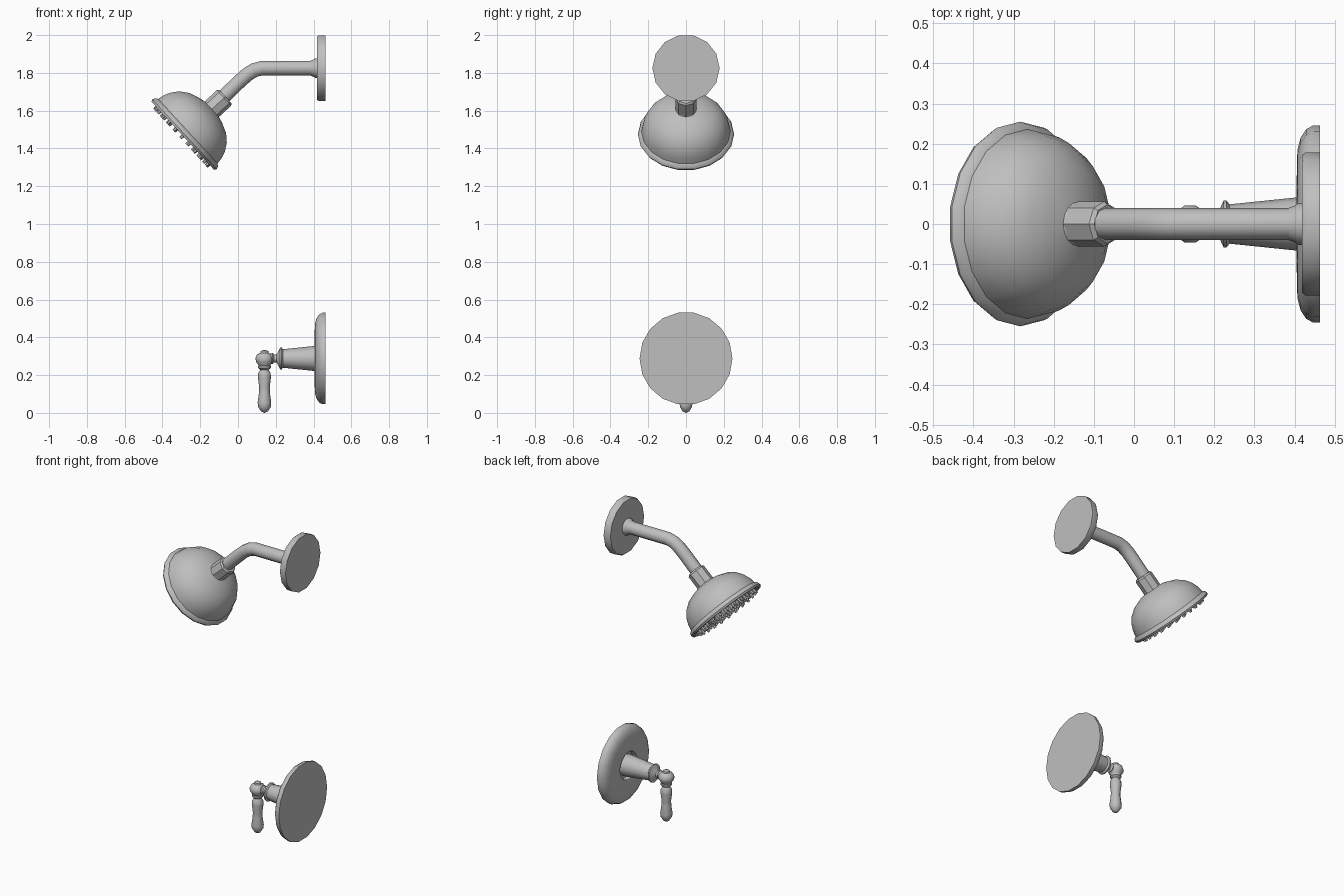
import bpy, bmesh, math
from mathutils import Vector, Matrix

cube = bpy.data.objects.get("Cube")
if cube:
    bpy.data.objects.remove(cube, do_unlink=True)

metal = bpy.data.materials.new("brushed_grey_metal")
metal.use_nodes = True
GREY = (0.52, 0.52, 0.52, 1)
metal.diffuse_color = GREY
metal.node_tree.nodes["Principled BSDF"].inputs["Base Color"].default_value = GREY


def finish(obj, angle=40):
    """Give the part its material and smooth shading with sharp edges."""
    obj.data.materials.clear()
    obj.data.materials.append(metal)
    bpy.ops.object.select_all(action='DESELECT')
    obj.select_set(True)
    bpy.context.view_layer.objects.active = obj
    bpy.ops.object.shade_smooth_by_angle(angle=math.radians(angle))
    return obj


def add_mesh(name, bm, matrix=None, angle=40):
    mesh = bpy.data.meshes.new(name)
    if matrix:
        bm.transform(matrix)
    bm.to_mesh(mesh)
    bm.free()
    obj = bpy.data.objects.new(name, mesh)
    bpy.context.collection.objects.link(obj)
    return finish(obj, angle)


def aim(origin, axis):
    """Frame whose z runs along the axis."""
    turn = Vector(axis).to_track_quat('Z', 'Y').to_matrix().to_4x4()
    return Matrix.Translation(origin) @ turn


def lathe(name, profile, sides, frame, angle=40):
    """Turn (radius, distance) points around the z axis of the frame."""
    bm = bmesh.new()
    rings = []
    for r, d in profile:
        rings.append([bm.verts.new((r * math.cos(a), r * math.sin(a), d))
                      for a in (math.tau * i / sides for i in range(sides))])
    for low, high in zip(rings, rings[1:]):
        for i in range(sides):
            j = (i + 1) % sides
            bm.faces.new((low[i], low[j], high[j], high[i]))
    bmesh.ops.remove_doubles(bm, verts=bm.verts, dist=1e-5)
    bmesh.ops.recalc_face_normals(bm, faces=bm.faces)
    return add_mesh(name, bm, frame, angle)


# Shower arm: wall flange, fitting collar and bent pipe
ARM_Z = 1.825
WALL = 0.463
arm = aim((WALL, 0, ARM_Z), (-1, 0, 0))
lathe("arm_flange", [(0, 0), (.178, 0), (.178, .036), (.172, .044), (0, .044)], 14, arm)
lathe("arm_collar", [(.052, .04), (.052, .054), (.046, .062), (.04, .078)], 12, arm)

curve = bpy.data.curves.new("shower_arm", 'CURVE')
curve.dimensions = '3D'
curve.bevel_depth = 0.04
curve.bevel_resolution = 3
path = [(-.09, 1.66), (.01, 1.757), (.05, 1.792), (.085, 1.814), (.125, ARM_Z), (.43, ARM_Z)]
spline = curve.splines.new('POLY')
spline.points.add(len(path) - 1)
for point, (x, z) in zip(spline.points, path):
    point.co = (x, 0, z, 1)
pipe = bpy.data.objects.new("shower_arm", curve)
bpy.context.collection.objects.link(pipe)
bpy.ops.object.select_all(action='DESELECT')
pipe.select_set(True)
bpy.context.view_layer.objects.active = pipe
bpy.ops.object.convert(target='MESH')
finish(bpy.context.object)

# Shower head: domed shell with rim, hexagonal nut, spray nozzles
head = aim((-.292, 0, 1.467), (.735, 0, .676))
lathe("shower_head", [(0, .012), (.228, .012), (.236, 0), (.249, 0), (.255, .012), (.25, .026),
                      (.236, .036), (.23, .07), (.215, .108), (.188, .146), (.147, .178),
                      (.09, .2), (.055, .208), (.045, .225), (0, .225)], 18, head)
lathe("head_nut", [(0, .2), (.056, .2), (.056, .296), (.048, .306), (0, .306)], 8, head, 30)

bm = bmesh.new()
for radius, count in ((0, 1), (.055, 6), (.105, 12), (.155, 18), (.205, 24)):
    for i in range(count):
        a = math.tau * i / count
        spot = Matrix.Translation((radius * math.cos(a), radius * math.sin(a), -.002))
        bmesh.ops.create_cone(bm, cap_ends=True, segments=6, radius1=.008,
                              radius2=.011, depth=.032, matrix=spot)
add_mesh("spray_nozzles", bm, head)

# Valve: rounded wall plate with recessed centre, tapered stem
valve = aim((WALL, 0, .288), (-1, 0, 0))
lathe("valve_plate", [(0, 0), (.246, 0), (.246, .016), (.236, .034), (.215, .048), (.185, .056),
                      (.1, .058), (.088, .054), (.082, .03), (0, .03)], 18, valve)
lathe("valve_stem", [(.066, .03), (.066, .06), (.049, .225), (.058, .232), (.058, .24),
                     (.036, .25), (.02, .26), (.02, .272), (.03, .28), (.022, .3)], 12, valve)

# Lever: ball joint with finial and hanging grip
lever = aim((.14, 0, 0), (0, 0, 1))
lathe("lever_hub", [(0, .242), (.026, .244), (.044, .27), (.048, .288), (.04, .308),
                    (.022, .318), (.02, .328), (0, .334)], 10, lever)
lathe("lever_grip", [(0, 0), (.018, .008), (.034, .032), (.036, .055), (.029, .105), (.028, .135),
                     (.034, .185), (.033, .21), (.022, .228), (.034, .238), (.034, .248),
                     (.02, .256), (0, .256)], 10, lever)
